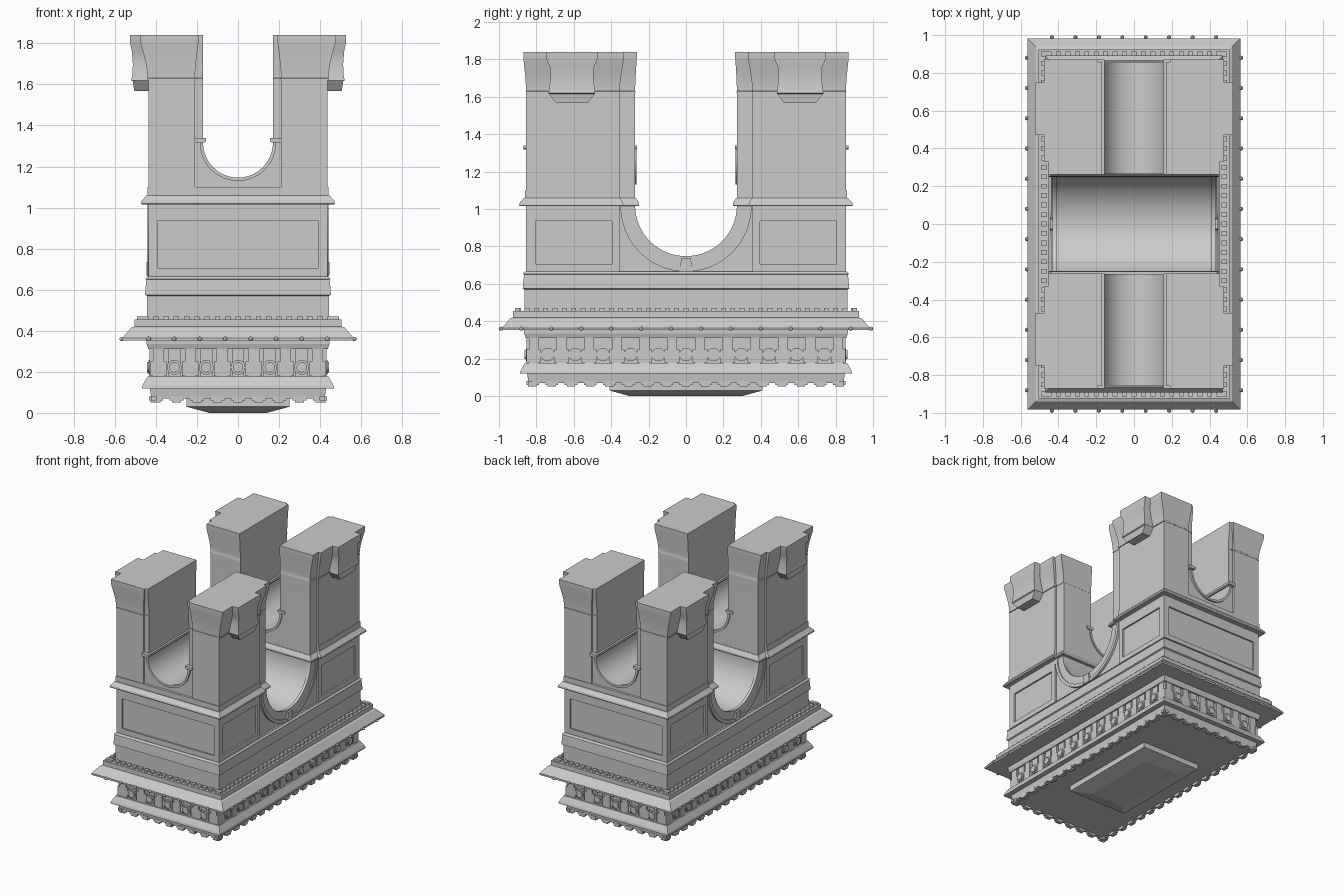
import bpy, bmesh, math
from mathutils import Matrix

if "Cube" in bpy.data.objects:
    bpy.data.objects.remove(bpy.data.objects["Cube"])

OFF = 0.42  # plan is this much longer in y than in x


def add_loft(bm, levels):
    """Stack rectangles (z, x0, x1, y0, y1) into one closed solid."""
    rings = []
    for z, x0, x1, y0, y1 in levels:
        x0, x1 = sorted((x0, x1))
        y0, y1 = sorted((y0, y1))
        rings.append([bm.verts.new(p) for p in
                      ((x0, y0, z), (x1, y0, z), (x1, y1, z), (x0, y1, z))])
    bm.faces.new(rings[0][::-1])
    bm.faces.new(rings[-1])
    for a, b in zip(rings, rings[1:]):
        for i in range(4):
            j = (i + 1) % 4
            bm.faces.new((a[i], a[j], b[j], b[i]))


def add_box(bm, x0, x1, y0, y1, z0, z1):
    add_loft(bm, [(z0, x0, x1, y0, y1), (z1, x0, x1, y0, y1)])


def add_prism(bm, pts, axis, a, b):
    """Extrude a (u, z) outline along x or y."""
    def put(u, z, d):
        return bm.verts.new((d, u, z) if axis == 'x' else (u, d, z))
    A = [put(u, z, a) for u, z in pts]
    B = [put(u, z, b) for u, z in pts]
    bm.faces.new(A)
    bm.faces.new(B[::-1])
    for i in range(len(pts)):
        j = (i + 1) % len(pts)
        bm.faces.new((A[i], A[j], B[j], B[i]))


def finish(name, bm, smooth=False):
    bmesh.ops.recalc_face_normals(bm, faces=bm.faces)
    me = bpy.data.meshes.new(name)
    bm.to_mesh(me)
    bm.free()
    ob = bpy.data.objects.new(name, me)
    bpy.context.collection.objects.link(ob)
    if smooth:
        shade(ob)
    return ob


def shade(ob):
    bpy.ops.object.select_all(action='DESELECT')
    ob.select_set(True)
    bpy.context.view_layer.objects.active = ob
    bpy.ops.object.shade_smooth_by_angle(angle=math.radians(30))


def tiers(name, prof):
    """Rectangular moulding from (z, half width) steps."""
    bm = bmesh.new()
    add_loft(bm, [(z, -h, h, -h - OFF, h + OFF) for z, h in prof])
    return finish(name, bm)


def arc(r, zc, n=40):
    return [(-r * math.cos(math.pi * i / n), zc - r * math.sin(math.pi * i / n))
            for i in range(n + 1)]


def ring(r0, r1, zc):
    return arc(r0, zc) + arc(r1, zc)[::-1]


def spread(n, half):
    return [-half + 2 * half * i / (n - 1) for i in range(n)]


def perimeter_box(bm, long_side, s, u, w, d0, d1, z0, z1):
    """Box on one wall: u along the wall, d outward (as x distance)."""
    if long_side:
        add_box(bm, s * d0, s * d1, u - w, u + w, z0, z1)
    else:
        add_box(bm, u - w, u + w, s * (d0 + OFF), s * (d1 + OFF), z0, z1)


# Low hipped plate on the underside
bm = bmesh.new()
add_loft(bm, [(0, -.14, .14, -.30, .30), (.03, -.25, .25, -.41, .41), (.08, -.25, .25, -.41, .41)])
finish("bottom_plate", bm)

# Attic, its lower cornice and the great cornice
tiers("attic_base", [(.07, .422), (.125, .43)])
tiers("attic_cornice", [(.12, .468), (.135, .465), (.165, .448), (.178, .44), (.178, .42)])
tiers("attic_wall", [(.16, .418), (.32, .418)])
tiers("great_cornice", [(.31, .437), (.335, .445), (.352, .445), (.352, .563), (.365, .563),
                        (.415, .52), (.42, .505), (.455, .505), (.455, .44)])
tiers("plinth", [(.45, .443), (.57, .443), (.575, .453), (.61, .45), (.65, .446),
                 (.653, .452), (.665, .44)])

# Repeating ornament on the four walls
teeth, dentils, posts, knobs, shields = (bmesh.new() for _ in range(5))
for s in (-1, 1):
    for long_side in (True, False):
        for u in spread(17 if long_side else 9, .82 if long_side else .40):
            perimeter_box(teeth, long_side, s, u, .022, .395, .426, .05, .08)
            perimeter_box(teeth, long_side, s, u, .034, .397, .424, .06, .08)
        for u in spread(37 if long_side else 19, .90 if long_side else .45):
            perimeter_box(dentils, long_side, s, u, .013, .462, .492, .45, .47)
        n, half = (12, .814) if long_side else (6, .3875)
        for u in spread(n, half):
            perimeter_box(posts, long_side, s, u, .026, .41, .432, .17, .315)
            perimeter_box(posts, long_side, s, u, .04, .41, .429, .18, .25)
        for u in spread(n - 1, half * (n - 2) / (n - 1) if n > 6 else .31):
            perimeter_box(posts, long_side, s, u, .03, .41, .426, .178, .315)
            rot = Matrix.Rotation(math.pi / 2 * s, 4, 'Y' if long_side else 'X')
            for r, d in ((.036, .435), (.025, .443)):
                loc = (s * (d - .015), u, .222) if long_side else (u, s * (d + OFF - .015), .222)
                bmesh.ops.create_cone(shields, cap_ends=True, segments=20, radius1=r,
                                      radius2=r, depth=.03,
                                      matrix=Matrix.Translation(loc) @ rot)
        for u in spread(12 if long_side else 8, .88 if long_side else .435):
            loc = (s * .567, u, .36) if long_side else (u, s * .989, .36)
            bmesh.ops.create_uvsphere(knobs, u_segments=10, v_segments=6, radius=.011,
                                      matrix=Matrix.Translation(loc))
finish("crest_teeth", teeth)
finish("dentils", dentils)
finish("attic_posts", posts)
finish("attic_shields", shields, True)
finish("cornice_knobs", knobs, True)

# Main body with both arches, frames and panels cut out
bm = bmesh.new()
add_box(bm, -.437, .437, -.855, .855, .5, 1.63)
body = finish("main_body", bm)


def cut(build):
    bm = bmesh.new()
    build(bm)
    cutter = finish("cutter", bm)
    cutter.hide_render = True
    bpy.context.view_layer.objects.active = body
    mod = body.modifiers.new("cut", 'BOOLEAN')
    mod.operation = 'DIFFERENCE'
    mod.solver = 'EXACT'
    mod.object = cutter
    bpy.ops.object.modifier_apply(modifier=mod.name)
    bpy.data.objects.remove(cutter, do_unlink=True)


cut(lambda b: add_prism(b, arc(.272, 1.0) + [(.272, 2), (-.272, 2)], 'x', -.7, .7))
cut(lambda b: add_prism(b, arc(.17, 1.312) + [(.17, 2.1), (-.17, 2.1)], 'y', -1.1, 1.1))
for s in (-1, 1):
    cut(lambda b: add_box(b, s * .424, s * .6, -.355, .355, .667, 2))
    cut(lambda b: add_box(b, -.21, .21, s * .842, s, 1.1, 2))
    cut(lambda b: add_box(b, -.392, .392, s * .843, s, .705, .935))
    for t in (-1, 1):
        cut(lambda b: add_box(b, s * .425, s * .6, t * .395, t * .805, .705, .935))
shade(body)

# Arch mouldings and keystones
bm = bmesh.new()
for s in (-1, 1):
    add_prism(bm, ring(.272, .335, 1.02), 'x', s * .41, s * .432)
    add_prism(bm, ring(.325, .35, 1.015), 'x', s * .41, s * .44)
    add_prism(bm, ring(.17, .186, 1.316), 'y', s * .83, s * .856)
    add_prism(bm, ring(.17, .186, 1.316), 'y', s * .264, s * .28)
finish("arch_mouldings", bm, True)
bm = bmesh.new()
for s in (-1, 1):
    add_loft(bm, [(.668, s * .40, s * .446, -.034, .034), (.735, s * .40, s * .446, -.026, .026)])
finish("keystones", bm)

# Pier string course, wrapping into the wide arch
bm = bmesh.new()
for s in (-1, 1):
    for hx, y0, y1 in ((.472, .335, .892), (.452, .25, .45)):
        add_loft(bm, [(z, -hx + d, hx - d, s * (y0 + d * .7), s * (y1 - d)) for z, d in
                      ((1.015, .004), (1.02, 0), (1.032, .002), (1.055, .022),
                       (1.06, .026), (1.06, .03))])
    # narrow step above the course
    add_box(bm, -.442, .442, s * .355, s * .86, 1.055, 1.10)
finish("string_course", bm)

# Four piers: small-arch imposts, flared heads and side pedestals
impost, heads, pedestals = (bmesh.new() for _ in range(3))
for sx in (-1, 1):
    for sy in (-1, 1):
        for y0, y1, x1 in ((.262, .285, .212), (.28, .85, .19), (.835, .87, .215)):
            add_loft(impost, [(z, sx * (.155 + d), sx * (x1 - d), sy * y0, sy * y1)
                              for z, d in ((1.318, .006), (1.325, 0), (1.34, 0))])
        flare = ((1.62, .003), (1.628, .003), (1.63, 0), (1.66, .002), (1.70, .007),
                 (1.75, .017), (1.79, .026), (1.81, .030), (1.84, .030))
        add_loft(heads, [(z, sx * (.21 - d * .6), sx * (.44 + d * 1.2),
                          sy * (.355 - d * .8), sy * (.855 + d * .5)) for z, d in flare])
        add_loft(heads, [(z, sx * .17, sx * (.424 + d), sy * (.272 - d * .3),
                          sy * (.842 + d * .5)) for z, d in flare])
        add_loft(pedestals, [(z, sx * .40, sx * x, sy * (.61 - h), sy * (.61 + h))
                             for z, x, h in ((1.567, .505, .085), (1.615, .512, .122),
                                             (1.62, .52, .125), (1.64, .515, .122),
                                             (1.70, .512, .115), (1.76, .517, .118),
                                             (1.80, .525, .136), (1.84, .525, .138))])
finish("small_arch_imposts", impost)
finish("pier_heads", heads, True)
finish("side_pedestals", pedestals, True)
